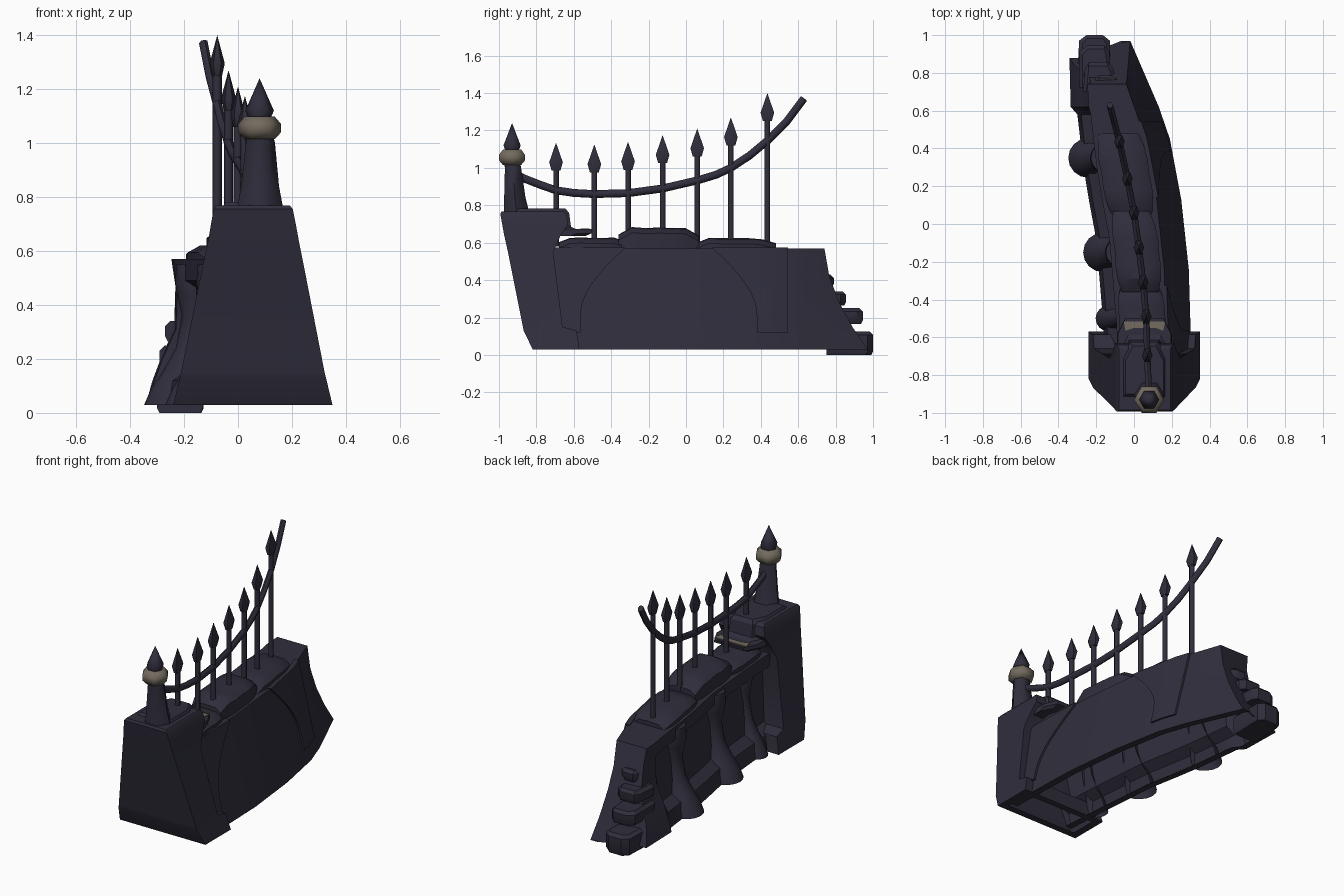
import bpy, bmesh, math, random
from mathutils import Vector

if "Cube" in bpy.data.objects:
    bpy.data.objects.remove(bpy.data.objects["Cube"])
random.seed(4)


def material(name, rgb):
    m = bpy.data.materials.new(name)
    m.diffuse_color = (*rgb, 1)
    m.use_nodes = True
    m.node_tree.nodes["Principled BSDF"].inputs["Base Color"].default_value = m.diffuse_color
    return m


DARK = material("dark slate", (0.029, 0.027, 0.045))
TAN = material("weathered brass", (0.17, 0.145, 0.112))


def lerp(table, t):
    """Piecewise linear lookup in [(t, value), ...]."""
    if t <= table[0][0]:
        return table[0][1]
    for (a, u), (b, v) in zip(table, table[1:]):
        if t <= b:
            return u + (v - u) * (t - a) / (b - a)
    return table[-1][1]


def loft(name, rings, mat=DARK, start=True, end=True, closed=True, smooth=32):
    bm = bmesh.new()
    vs = [[bm.verts.new(p) for p in r] for r in rings]
    n = len(rings[0])
    for a, b in zip(vs, vs[1:]):
        for i in range(n if closed else n - 1):
            j = (i + 1) % n
            bm.faces.new((a[i], a[j], b[j], b[i]))
    if start:
        bm.faces.new(vs[0])
    if end:
        bm.faces.new(vs[-1])
    bmesh.ops.remove_doubles(bm, verts=bm.verts, dist=0.0004)
    bmesh.ops.recalc_face_normals(bm, faces=bm.faces)
    me = bpy.data.meshes.new(name)
    bm.to_mesh(me)
    bm.free()
    me.materials.append(mat)
    ob = bpy.data.objects.new(name, me)
    bpy.context.collection.objects.link(ob)
    for o in bpy.context.selected_objects:
        o.select_set(False)
    ob.select_set(True)
    bpy.context.view_layer.objects.active = ob
    bpy.ops.object.shade_smooth_by_angle(angle=math.radians(smooth))
    return ob


def disc(x, y, z, rx, ry=None, n=6):
    ry = rx if ry is None else ry
    return [(x + rx * math.cos(2 * math.pi * i / n), y + ry * math.sin(2 * math.pi * i / n), z)
            for i in range(n)]


def rect(z, x0, x1, y0, y1, c=0.0):
    """Rectangle ring; c chamfers the back corners."""
    if not c:
        return [(x0, y0, z), (x1, y0, z), (x1, y1, z), (x0, y1, z)]
    return [(x0, y0, z), (x1, y0, z), (x1, y1 - 2 * c, z), (x1 - c, y1, z),
            (x0 + c, y1, z), (x0, y1 - 2 * c, z)]


# Curved plan of the wall
RIGHT = [(-0.75, 0.305), (-0.57, 0.30), (-0.24, 0.29), (0.13, 0.25), (0.45, 0.19), (0.74, 0.09), (0.97, -0.02)]
LEFT = [(-0.75, -0.15), (-0.5, -0.165), (-0.08, -0.20), (0.24, -0.26), (0.58, -0.30), (0.62, -0.335), (0.88, -0.35)]
MID = [(-0.7, 0.06), (-0.45, 0.04), (-0.1, 0.012), (0.2, -0.035), (0.48, -0.08)]
BARX = [(-0.93, 0.08), (-0.69, 0.07), (-0.49, 0.065), (-0.31, 0.048), (-0.12, 0.025), (0.06, 0.0),
        (0.24, -0.035), (0.435, -0.077), (0.63, -0.128)]


def right_x(y, z):
    k = (z - 0.03) / 0.54
    return lerp(RIGHT, y) - 0.13 * k


def sweep(z):
    """How far the broken end runs out at each height."""
    return ((0.57 - z) / 0.54) ** 1.7


# Wall body with a bottom rim, open underneath, its far end sweeping out to the base
rings = []
for y in [-0.75, -0.5, -0.24, -0.08, 0.13, 0.3, 0.45, 0.58, 0.62, 0.74]:
    L = lerp(LEFT, y)
    last = y == 0.74
    prof = [(0.045, 0.03), (0.0, 0.03), (0.02, 0.12), (0.08, 0.16), (0.115, 0.46), (0.07, 0.49), (0.07, 0.57)]
    if y > 0.6:
        prof = [(0.045, 0.03), (0.0, 0.03), (0.025, 0.12), (0.055, 0.2), (0.105, 0.31), (0.11, 0.47), (0.095, 0.57)]
    r = [(L + dx, y + (0.14 * sweep(z) if last else 0), z) for dx, z in prof]
    for z in (0.57, 0.42, 0.28, 0.15, 0.03):
        if last:
            r.append((-0.04 + 0.02 * sweep(z), y + 0.23 * sweep(z), z))
        else:
            r.append((right_x(y, z), y, z))
    r.append((r[-1][0] - 0.045, r[-1][1], 0.03))
    rings.append(r)
loft("wall", rings, closed=False, start=False)

# Raised arch piers on the right face
ZS = [0.12, 0.2, 0.27, 0.33, 0.38, 0.43, 0.48, 0.52, 0.55, 0.575]
SP = [(0.12, 0.0), (0.25, 0.0), (0.35, 0.04), (0.45, 0.115), (0.52, 0.185), (0.57, 0.24)]
for name, inner, outer, sgn in (("arch_pier_front", -0.565, -0.72, 1), ("arch_pier_back", 0.38, 0.545, -1)):
    rings = []
    for z in ZS:
        a, b = inner + sgn * lerp(SP, z), outer
        ys = [a + (b - a) * i / 5 for i in range(6)]
        rings.append([(right_x(y, z) + 0.012, y, z) for y in ys]
                     + [(right_x(y, z) - 0.02, y, z) for y in reversed(ys)])
    loft(name, rings)

# Flared half-round buttresses on the left face, leaning in with the wall
COL = [(0.03, 0.105), (0.09, 0.10), (0.15, 0.08), (0.24, 0.06), (0.36, 0.055), (0.43, 0.07), (0.48, 0.08), (0.55, 0.075)]
for k, (y, s) in enumerate([(0.35, 1), (-0.15, 1), (-0.5, 0.65)]):
    cx = lerp(LEFT, y) + 0.03
    rings = []
    for z, r in COL:
        c = cx + 0.09 * min(1, (z - 0.03) / 0.26)
        arc = [math.pi * (0.5 + j / 8) for j in range(9)]
        rings.append([(c + r * s * math.cos(a), y + r * s * math.sin(a), z) for a in arc])
    loft(f"buttress_{k}", rings, start=False, end=True, closed=False, smooth=45)

# Gate pillar with bottom rim, leaning forward, open underneath
loft("pillar", [rect(0.03, -0.19, 0.30, -0.775, -0.61),
                rect(0.03, -0.24, 0.35, -0.82, -0.57), rect(0.13, -0.216, 0.326, -0.868, -0.585),
                rect(0.15, -0.211, 0.321, -0.872, -0.66), rect(0.55, -0.13, 0.243, -0.952, -0.71),
                rect(0.64, -0.11, 0.225, -0.972, -0.67), rect(0.70, -0.10, 0.214, -0.983, -0.63),
                rect(0.755, -0.09, 0.203, -0.993, -0.64),
                rect(0.768, -0.08, 0.193, -0.985, -0.66)], start=False)
# Thin back ledge, metal trim and cap block
loft("pillar_ledge", [rect(0.635, -0.09, 0.2, -0.85, -0.54, 0.04), rect(0.65, -0.09, 0.2, -0.85, -0.505, 0.04),
                      rect(0.672, -0.085, 0.195, -0.85, -0.50, 0.04)])
loft("ledge_trim", [[(-0.055, -0.515, z), (0.165, -0.515, z), (0.155, -0.565, z), (0.115, -0.55, z),
                     (0.0, -0.55, z), (-0.045, -0.565, z)] for z in (0.669, 0.677)], TAN)
loft("pillar_cap", [rect(0.66, -0.07, 0.18, -0.93, -0.56, 0.035), rect(0.685, -0.065, 0.175, -0.92, -0.615, 0.04),
                    rect(0.76, -0.06, 0.17, -0.92, -0.625, 0.04), rect(0.782, -0.045, 0.155, -0.9, -0.645, 0.04)])

# Post with brass collar and pointed finial
loft("post", [disc(0.082, -0.905, 0.76, 0.085, 0.078), disc(0.082, -0.915, 0.84, 0.07, 0.066),
              disc(0.083, -0.925, 1.0, 0.054, 0.05), disc(0.08, -0.93, 1.03, 0.05, 0.05)], smooth=62)
loft("post_collar", [disc(0.08, -0.93, z, r) for z, r in ((1.015, 0.056), (1.04, 0.08), (1.07, 0.08), (1.098, 0.056))],
     TAN, smooth=62)
loft("post_finial", [disc(0.08, -0.93, z, r) for z, r in ((1.08, 0.036), (1.12, 0.053), (1.24, 0.0))],
     end=False, smooth=62)

# Fence bars with spear heads
TIPS = [(-0.695, 1.135), (-0.49, 1.125), (-0.31, 1.14), (-0.125, 1.175), (0.06, 1.21), (0.24, 1.27), (0.435, 1.4)]
for k, (y, t) in enumerate(TIPS):
    x = lerp(BARX, y)
    loft(f"bar_{k}", [disc(x, y, 0.58, 0.017), disc(x, y, t - 0.14, 0.017)], smooth=62)
    c = [(t - 0.15, 0.018), (t - 0.105, 0.028), (t, 0.0)]
    loft(f"spear_head_{k}", [disc(x, y, z, r, r * 1.5) for z, r in c], end=False, smooth=62)

# Sagging rail
RAIL = [(-0.92, 0.975), (-0.87, 0.945), (-0.78, 0.91), (-0.695, 0.88), (-0.6, 0.866), (-0.49, 0.86), (-0.31, 0.865),
        (-0.125, 0.89), (0.06, 0.933), (0.16, 0.963), (0.24, 1.0), (0.34, 1.066), (0.435, 1.145), (0.54, 1.25), (0.63, 1.37)]
pts = [Vector((lerp(BARX, y), y, z)) for y, z in RAIL]
rings = []
for i, p in enumerate(pts):
    d = (pts[min(i + 1, len(pts) - 1)] - pts[max(i - 1, 0)]).normalized()
    side = d.cross(Vector((0, 0, 1))).normalized()
    up = side.cross(d)
    rings.append([p + 0.017 * side * math.cos(a) + 0.021 * up * math.sin(a)
                  for a in [math.pi * j / 4 for j in range(8)]])
loft("rail", rings, smooth=50)


# Lumpy coping stones along the top
def coping(name, y0, y1, top, hw):
    rings = []
    n = 7
    for i in range(n):
        y = y0 + (y1 - y0) * i / (n - 1)
        f = (0.82, 0.96, 1.0, 0.97, 1.0, 0.95, 0.8)[i]
        w = hw * f
        h = 0.55 + (top - 0.55) * (0.7 if i in (0, n - 1) else 1) + random.uniform(-0.006, 0.004)
        c = lerp(MID, y)
        rings.append([(c - w, y, 0.55), (c - w, y, h - 0.03), (c - w * 0.65, y, h - 0.004), (c, y, h),
                      (c + w * 0.65, y, h - 0.004), (c + w, y, h - 0.03), (c + w, y, 0.55)])
    loft(name, rings)


coping("coping_front", -0.68, -0.33, 0.63, 0.125)
coping("coping_middle", -0.36, 0.07, 0.682, 0.12)
coping("coping_back", 0.05, 0.48, 0.622, 0.13)


# Broken stones tumbling down the far end
def stone(name, x0, x1, y0, y1, z0, z1):
    e = 0.018
    j = [random.uniform(-0.012, 0.012) for _ in range(4)]

    def ring(z, s):
        return [(x0 + s, y0, z), (x1 - s, y0, z), (x1 - s + j[0], y1 - 0.03 - s, z),
                (x1 - 0.04 + j[1], y1 - s, z), (x0 + 0.04 + j[2], y1 - s, z), (x0 + s + j[3], y1 - 0.03 - s, z)]
    loft(name, [ring(z0, e / 2), ring(z0 + e, 0), ring(z1 - e, 0), ring(z1, e)])


stone("rubble_0", -0.30, -0.13, 0.75, 1.0, 0.0, 0.125)
stone("rubble_1", -0.29, -0.12, 0.72, 0.945, 0.165, 0.25)
stone("rubble_2", -0.27, -0.10, 0.70, 0.855, 0.265, 0.34)
stone("rubble_3", -0.22, -0.09, 0.66, 0.79, 0.36, 0.43)
